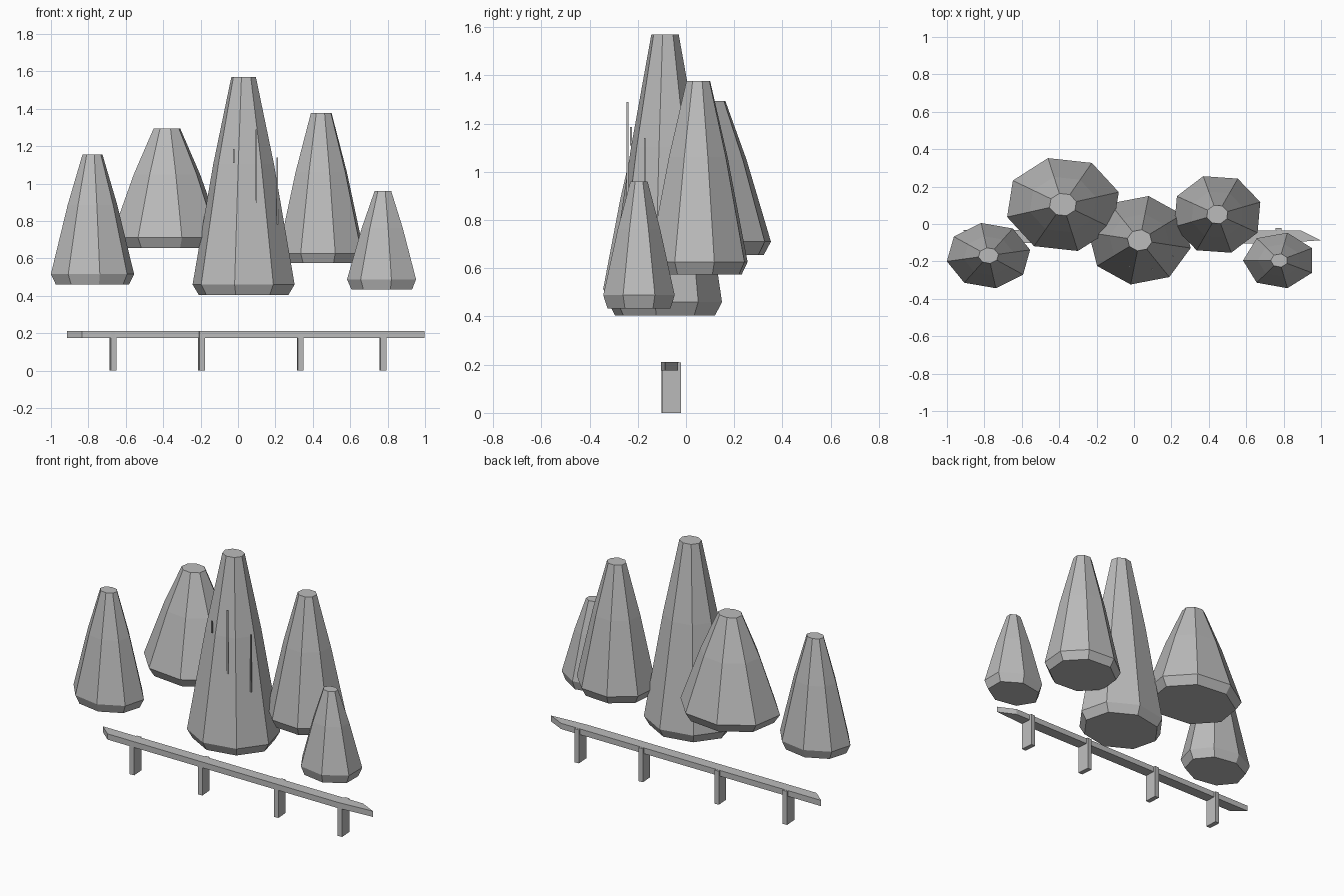
import bpy, bmesh
from math import cos, sin, radians, tau

if "Cube" in bpy.data.objects:
    bpy.data.objects.remove(bpy.data.objects["Cube"])

grey = bpy.data.materials.new("plain grey")
grey.diffuse_color = (0.5, 0.5, 0.5, 1)
grey.use_nodes = True
grey.node_tree.nodes["Principled BSDF"].inputs["Base Color"].default_value = grey.diffuse_color


def finish(name, bm):
    bmesh.ops.recalc_face_normals(bm, faces=bm.faces)
    me = bpy.data.meshes.new(name)
    bm.to_mesh(me)
    bm.free()
    me.materials.append(grey)
    ob = bpy.data.objects.new(name, me)
    bpy.context.collection.objects.link(ob)
    return ob


def loft(name, rings):
    """Capped skin through rings of equal point count."""
    bm = bmesh.new()
    loops = [[bm.verts.new(p) for p in ring] for ring in rings]
    n = len(loops[0])
    for a, b in zip(loops, loops[1:]):
        for i in range(n):
            j = (i + 1) % n
            bm.faces.new((a[i], a[j], b[j], b[i]))
    bm.faces.new(loops[0][::-1])
    bm.faces.new(loops[-1])
    return finish(name, bm)


def tree(name, x, y, rx, ry, sides, phase, z_base, z_wide, z_top):
    """Blunt faceted cone: tucked-in base, wide skirt, slight bulge, flat tip."""
    z_mid = z_wide + 0.58 * (z_top - z_wide)
    profile = [(0.88, z_base), (1.0, z_wide), (0.595, z_mid), (0.24, z_top)]
    angles = [radians(phase) + tau * i / sides for i in range(sides)]
    loft(name, [[(x + rx * s * cos(a), y + ry * s * sin(a), z) for a in angles]
                for s, z in profile])


def prism(name, outline, z0, z1):
    return loft(name, [[(x, y, z) for x, y in outline] for z in (z0, z1)])


# Tree foliage
tree("left_tree", -0.778, -0.169, 0.226, 0.177, 8, 10, 0.46, 0.515, 1.155)
tree("left_back_tree", -0.38, 0.104, 0.309, 0.257, 8, 15, 0.655, 0.71, 1.293)
tree("middle_tree", 0.03, -0.087, 0.277, 0.24, 8, -10, 0.405, 0.46, 1.57)
tree("right_back_tree", 0.445, 0.051, 0.242, 0.215, 8, 18, 0.574, 0.626, 1.377)
tree("right_tree", 0.777, -0.195, 0.194, 0.152, 7, 180, 0.433, 0.488, 0.96)

# Thin twigs showing on the middle tree
for i, (x, y, z0, z1) in enumerate([(0.098, -0.242, 0.89, 1.29),
                                    (0.21, -0.171, 0.78, 1.14),
                                    (-0.022, -0.228, 1.11, 1.185)]):
    h = 0.004
    prism(f"twig_{i + 1}", [(x - h, y - h), (x + h, y - h), (x + h, y + h), (x - h, y + h)], z0, z1)

# Fence rail with slanted ends
prism("fence_rail", [(-0.835, -0.1), (0.76, -0.104), (0.998, -0.087),
                     (0.89, -0.034), (-0.915, -0.032)], 0.175, 0.211)

# Fence posts, each turned slightly
for i, x in enumerate((-0.668, -0.195, 0.332, 0.775)):
    w, d, a = 0.015, 0.04, radians(4)
    outline = [(x + u * cos(a) - v * sin(a), -0.061 + u * sin(a) + v * cos(a))
               for u, v in ((-w, -d), (w, -d), (w, d), (-w, d))]
    prism(f"fence_post_{i + 1}", outline, 0, 0.21)
